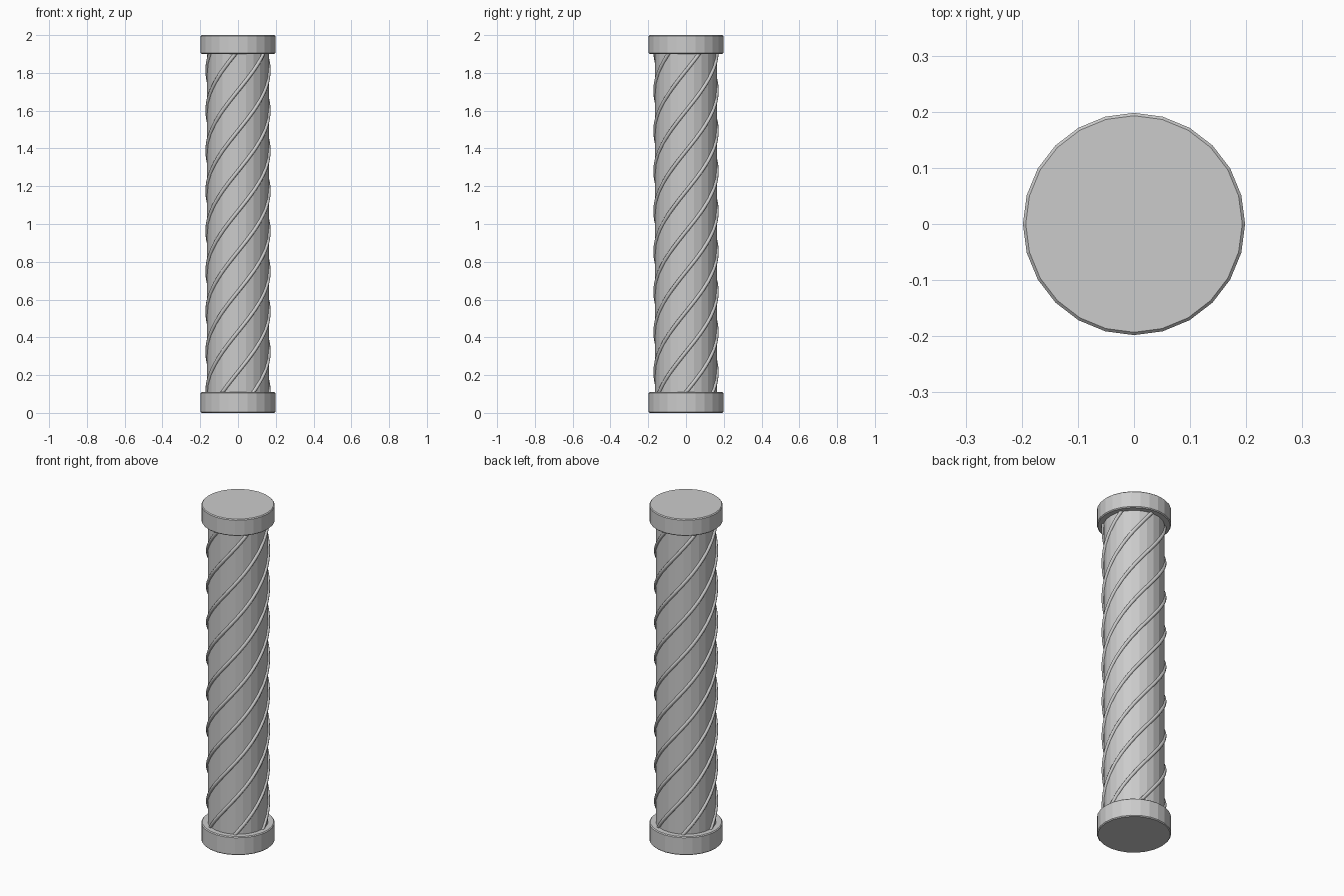
import bpy
from math import radians, cos, sin

cube = bpy.data.objects.get("Cube")
if cube:
    bpy.data.objects.remove(cube, do_unlink=True)

# Single stone colour
stone = bpy.data.materials.new("grey_stone")
stone.use_nodes = True
colour = (0.6, 0.6, 0.6, 1)
stone.diffuse_color = colour
stone.node_tree.nodes["Principled BSDF"].inputs["Base Color"].default_value = colour

SIDES = 24
SHAFT_RADIUS = 0.163
RIBS = 6
TWIST_PER_UNIT = 282      # degrees of turn for each unit of height
BASE_TOP, CAP_BOTTOM = 0.11, 1.9


def drum(name, radius, z0, z1, bevel=0):
    """Flat-sided cylinder from z0 to z1, with an optional chamfer."""
    bpy.ops.mesh.primitive_cylinder_add(
        vertices=SIDES, radius=radius, depth=z1 - z0, location=(0, 0, (z0 + z1) / 2))
    obj = bpy.context.object
    obj.name = name
    obj.data.materials.append(stone)
    if bevel:
        mod = obj.modifiers.new("edge_chamfer", "BEVEL")
        mod.width = bevel
        mod.segments = 1
        mod.limit_method = "ANGLE"
        mod.angle_limit = radians(40)
    return obj


def spiral_rib(name, start, z0, z1, steps=120):
    """Round rib winding up the shaft, rising to the right."""
    curve = bpy.data.curves.new(name, "CURVE")
    curve.dimensions = "3D"
    curve.bevel_depth = 0.01
    curve.bevel_resolution = 2
    curve.use_fill_caps = True
    path = curve.splines.new("POLY")
    path.points.add(steps)
    for i, point in enumerate(path.points):
        z = z0 + (z1 - z0) * i / steps
        a = radians(start + TWIST_PER_UNIT * (z - BASE_TOP))
        point.co = (SHAFT_RADIUS * cos(a), SHAFT_RADIUS * sin(a), z, 1)
    path.use_smooth = True
    curve.materials.append(stone)
    obj = bpy.data.objects.new(name, curve)
    bpy.context.collection.objects.link(obj)


# Base, shaft and top cap
drum("base_drum", 0.198, 0, BASE_TOP, 0.005)
drum("shaft", SHAFT_RADIUS, 0.05, 1.95)
drum("top_drum", 0.198, CAP_BOTTOM, 2, 0.005)

# Evenly spaced spiral ribs, ends buried in the drums
for k in range(RIBS):
    spiral_rib(f"spiral_rib_{k + 1}", 360 * k / RIBS, 0.08, 1.93)
